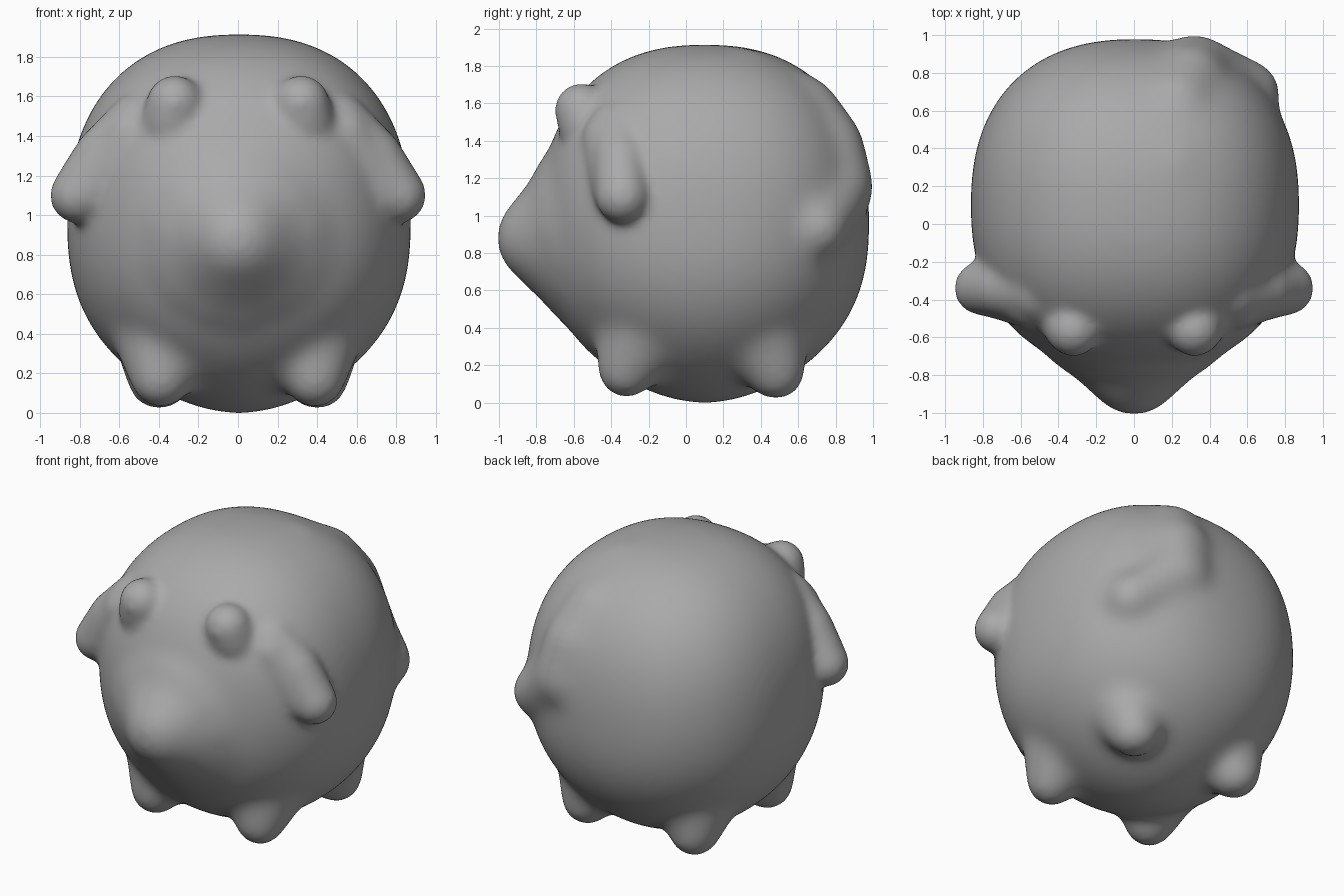
import bpy
import bmesh
from mathutils import Matrix, Vector

cube = bpy.data.objects.get("Cube")
if cube:
    bpy.data.objects.remove(cube, do_unlink=True)

mesh = bpy.data.meshes.new("animal_body")
body = bpy.data.objects.new("animal_body", mesh)
bpy.context.collection.objects.link(body)
bpy.ops.object.select_all(action='DESELECT')
body.select_set(True)
bpy.context.view_layer.objects.active = body
bm = bmesh.new()


def limb(points, mirror=False, steps=8):
    """Tapered rounded limb through (x, y, z, radius) points."""
    for side in ((1, -1) if mirror else (1,)):
        for a, b in zip(points, points[1:]):
            for i in range(steps + 1):
                x, y, z, r = Vector(a).lerp(Vector(b), i / steps)
                bmesh.ops.create_icosphere(
                    bm, subdivisions=3, radius=r,
                    matrix=Matrix.Translation((side * x, y, z)))


def fuse(voxel, iterations):
    """Merge everything built so far into one softened skin."""
    bm.to_mesh(body.data)
    remesh = body.modifiers.new("fuse", 'REMESH')
    remesh.mode = 'VOXEL'
    remesh.voxel_size = voxel
    soften = body.modifiers.new("soften", 'SMOOTH')
    soften.factor = 0.5
    soften.iterations = iterations
    for name in ("fuse", "soften"):
        bpy.ops.object.modifier_apply(modifier=name)


# Plump body: a slightly boxy ball, rounder towards the belly
torso = bmesh.ops.create_icosphere(bm, subdivisions=5, radius=1)["verts"]
for v in torso:
    d = v.co.normalized()
    n = 2.34 + 0.45 * min(d.z, 0)
    d /= sum(abs(c) ** n for c in d) ** (1 / n)
    v.co = (0.005 + d.x * 0.87, 0.1 + d.y * 0.88, 0.955 + d.z * 0.96)

# Broad snout widening into the face
limb([(0, -0.77, 0.88, 0.25), (0, -0.40, 0.90, 0.52), (0, -0.20, 0.93, 0.69)])

# Stubby cone-shaped front and back feet
limb([(0.39, -0.32, 0.175, 0.16), (0.36, -0.20, 0.42, 0.28)], mirror=True)
limb([(0.40, 0.48, 0.17, 0.165), (0.36, 0.37, 0.45, 0.29)], mirror=True)

# Tail lying across the back and curling to one side
limb([(0.20, 0.30, 1.68, 0.22), (0.22, 0.61, 1.54, 0.22),
      (0.28, 0.74, 1.36, 0.22), (0.32, 0.79, 1.15, 0.22),
      (0.48, 0.75, 1.02, 0.18), (0.61, 0.70, 0.93, 0.17)])
fuse(0.025, 32)

# Bulging eyes
bm.clear()
bm.from_mesh(body.data)
limb([(0.32, -0.56, 1.565, 0.145), (0.335, -0.53, 1.48, 0.155)], mirror=True)

# Drooping ears, flush with the head at the top, with a wide inner flap
limb([(0.50, -0.36, 1.45, 0.17), (0.68, -0.35, 1.30, 0.15),
      (0.81, -0.34, 1.10, 0.145)], mirror=True)
limb([(0.53, -0.40, 1.40, 0.16), (0.74, -0.37, 1.12, 0.13)], mirror=True)
fuse(0.02, 24)
bm.free()
bpy.ops.object.shade_smooth()

# Plain grey skin
grey = bpy.data.materials.new("plain_grey")
grey.use_nodes = True
colour = (0.4, 0.4, 0.4, 1)
grey.diffuse_color = colour
grey.node_tree.nodes["Principled BSDF"].inputs["Base Color"].default_value = colour
body.data.materials.clear()
body.data.materials.append(grey)
